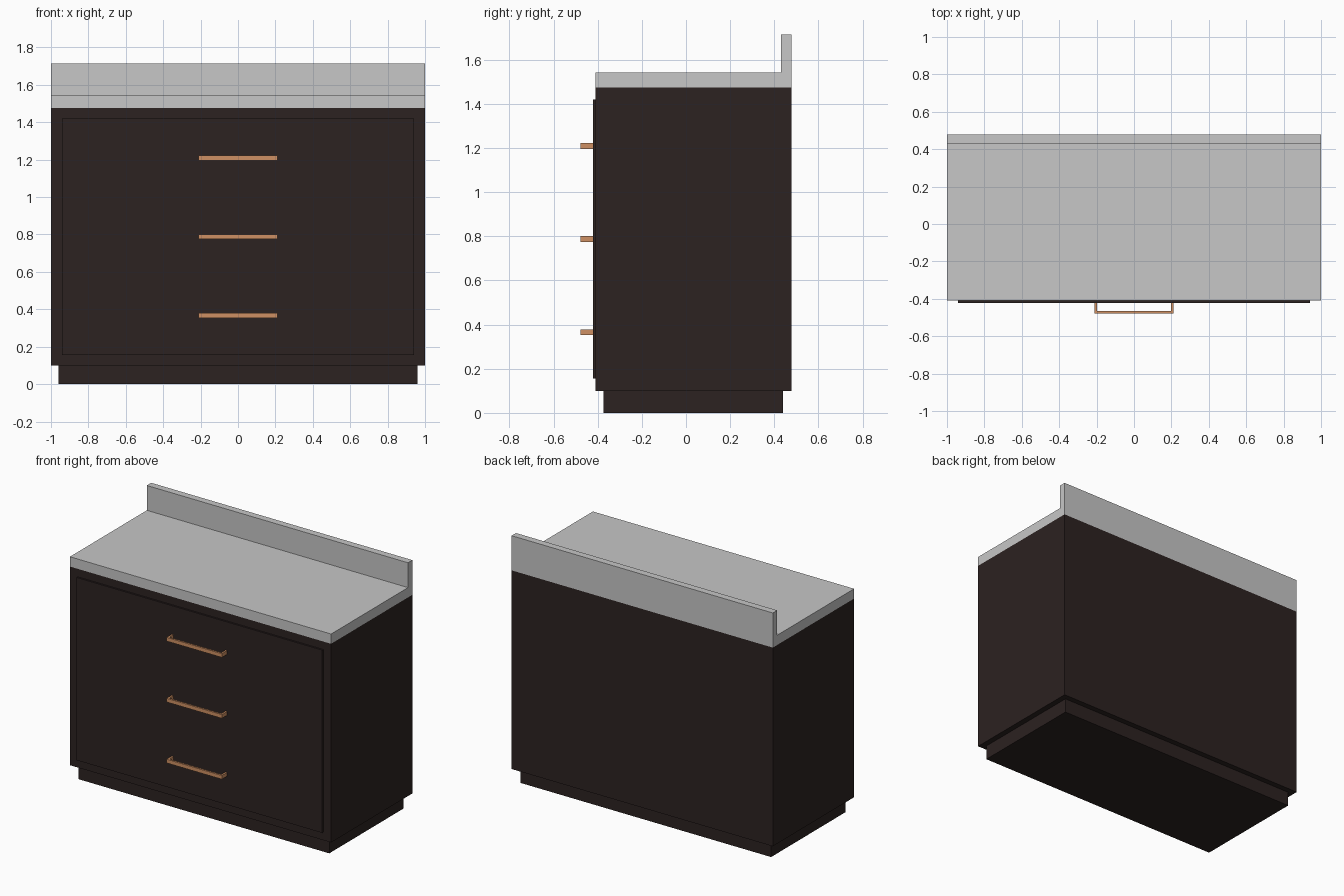
import bpy
import bmesh
from mathutils import Vector

if "Cube" in bpy.data.objects:
    bpy.data.objects.remove(bpy.data.objects["Cube"])


def material(name, rgb):
    m = bpy.data.materials.new(name)
    m.diffuse_color = (*rgb, 1.0)
    m.use_nodes = True
    m.node_tree.nodes["Principled BSDF"].inputs["Base Color"].default_value = m.diffuse_color
    return m


dark_wood = material("dark_wood", (0.025, 0.016, 0.015))
grey_stone = material("grey_stone", (0.57, 0.57, 0.57))
copper = material("copper", (0.62, 0.28, 0.125))


def prism(name, profile, offset, mat):
    """Extrude a closed outline of 3D points along an offset vector."""
    bm = bmesh.new()
    face = bm.faces.new([bm.verts.new(p) for p in profile])
    ext = bmesh.ops.extrude_face_region(bm, geom=[face])
    verts = [g for g in ext["geom"] if isinstance(g, bmesh.types.BMVert)]
    bmesh.ops.translate(bm, verts=verts, vec=Vector(offset))
    bmesh.ops.recalc_face_normals(bm, faces=bm.faces)
    mesh = bpy.data.meshes.new(name)
    bm.to_mesh(mesh)
    bm.free()
    mesh.materials.append(mat)
    obj = bpy.data.objects.new(name, mesh)
    bpy.context.collection.objects.link(obj)
    return obj


def box(name, x, y0, y1, z0, z1, mat):
    outline = [(-x, y0, z0), (x, y0, z0), (x, y1, z0), (-x, y1, z0)]
    return prism(name, outline, (0, 0, z1 - z0), mat)


# Cabinet carcass on a recessed plinth
box("plinth", 0.96, -0.373, 0.44, 0.0, 0.1, dark_wood)
box("cabinet_body", 1.0, -0.41, 0.479, 0.1, 1.475, dark_wood)

# Flush drawer fronts, reading as one raised panel
z0, z1, front = 0.155, 1.42, -0.422
box("drawer_fronts", 0.94, front, -0.41, z0, z1, dark_wood)

# Worktop with upstand at the back, one L-shaped profile
worktop = [(-0.41, 1.475), (0.479, 1.475), (0.479, 1.715),
           (0.431, 1.715), (0.431, 1.543), (-0.41, 1.543)]
prism("worktop", [(-1, y, z) for y, z in worktop], (2, 0, 0), grey_stone)

# U-shaped pull in the middle of each drawer
w, t, tip, h = 0.212, 0.013, -0.479, 0.026
pull = [(-w, front), (-w, tip), (w, tip), (w, front),
        (w - t, front), (w - t, tip + t), (t - w, tip + t), (t - w, front)]
step = (z1 - z0) / 3
for i in range(3):
    z = z0 + step * (i + 0.5) - h / 2
    prism(f"drawer_pull_{i + 1}", [(x, y, z) for x, y in pull], (0, 0, h), copper)
